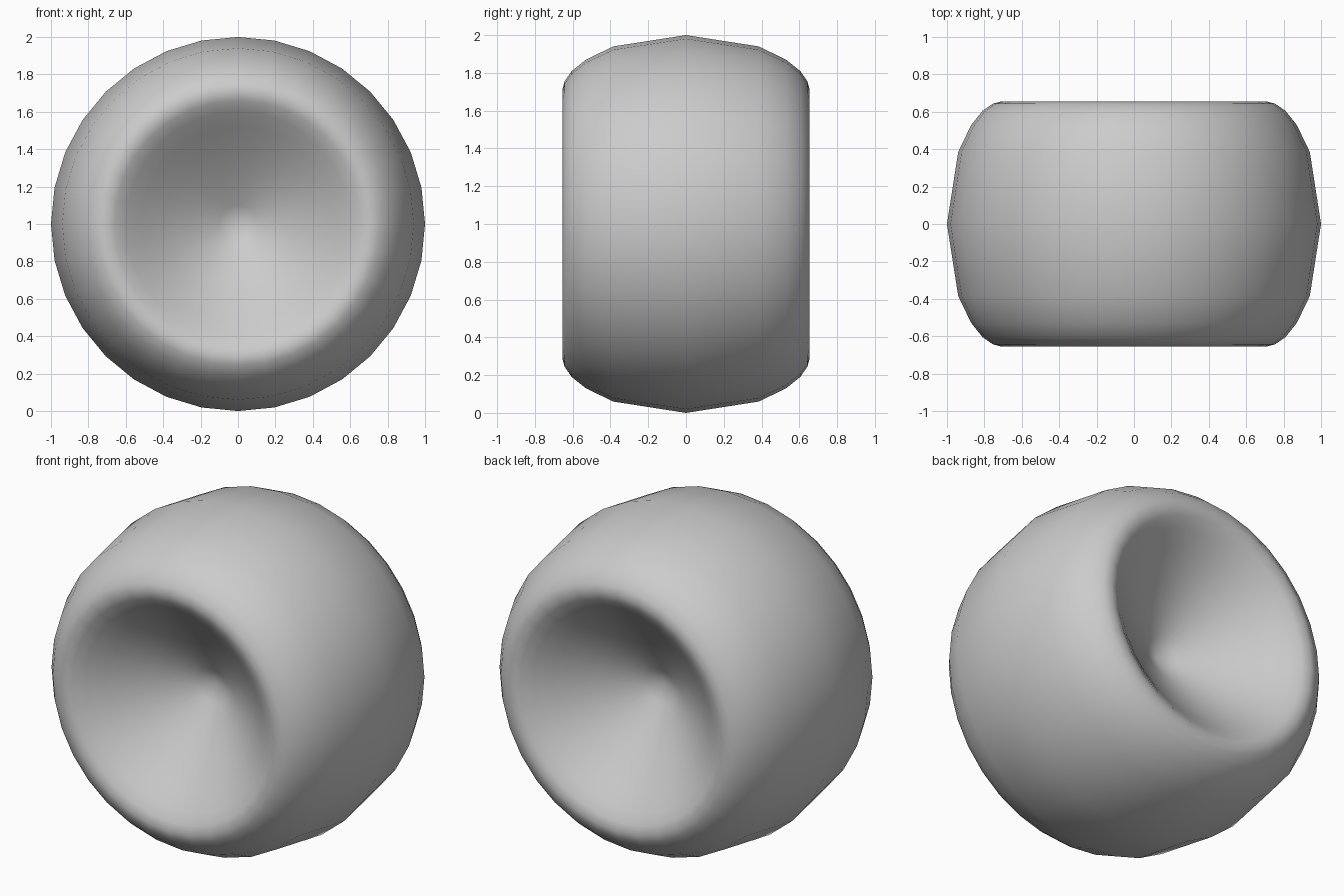
import bpy
import bmesh
import math
from mathutils import Vector

cube = bpy.data.objects.get("Cube")
if cube:
    bpy.data.objects.remove(cube, do_unlink=True)

SEGMENTS = 32

# Half profile as (radius, depth): dimple tip, rounded lip, outer rim
half = [(0, .19), (.1, .235), (.25, .325), (.4, .43), (.52, .53), (.6, .595),
        (.66, .638), (.71, .655), (.755, .643), (.81, .605), (.87, .53), (.94, .385)]
profile = [(r, -y) for r, y in half] + [(1, 0)] + half[::-1]

# Plain grey material
grey = bpy.data.materials.new("plain grey")
grey.use_nodes = True
colour = (.6, .6, .6, 1)
grey.diffuse_color = colour
grey.node_tree.nodes["Principled BSDF"].inputs["Base Color"].default_value = colour

# Dimpled wheel body: the profile turned around the y axis
bm = bmesh.new()
verts = [bm.verts.new((0, y, r)) for r, y in profile]
edges = [bm.edges.new(pair) for pair in zip(verts, verts[1:])]
bmesh.ops.spin(bm, geom=verts + edges, cent=(0, 0, 0), axis=(0, 1, 0),
               angle=math.tau, steps=SEGMENTS, use_duplicate=False)
bmesh.ops.remove_doubles(bm, verts=bm.verts, dist=.0005)
bmesh.ops.translate(bm, verts=bm.verts, vec=Vector((0, 0, 1)))
bmesh.ops.recalc_face_normals(bm, faces=bm.faces)
for face in bm.faces:
    face.smooth = True

mesh = bpy.data.meshes.new("dimpled_body")
bm.to_mesh(mesh)
bm.free()
mesh.materials.append(grey)
body = bpy.data.objects.new("dimpled_body", mesh)
bpy.context.collection.objects.link(body)
